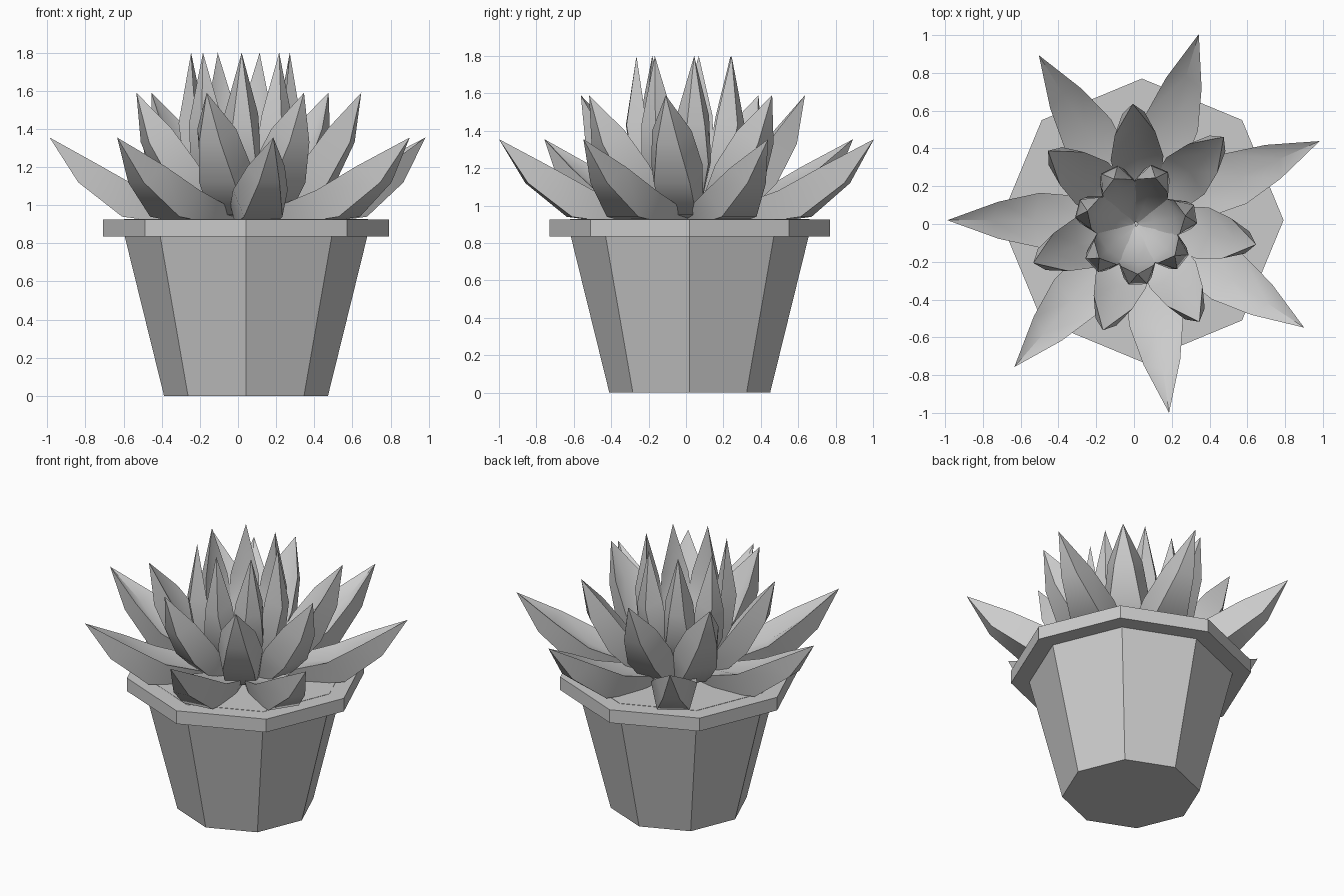
import bpy, bmesh, math
from mathutils import Vector

if "Cube" in bpy.data.objects:
    bpy.data.objects.remove(bpy.data.objects["Cube"])

POT_X, POT_Y = 0.042, 0.02


def octagon_part(name, r_low, r_high, z_low, z_high):
    bpy.ops.mesh.primitive_cone_add(vertices=8, radius1=r_low, radius2=r_high,
                                    depth=z_high - z_low,
                                    location=(POT_X, POT_Y, (z_low + z_high) / 2))
    bpy.context.object.name = name


def leaf_ring(name, centre, turn, stations, tip):
    """Ring of fleshy leaves; station = back r, back z, edge r, edge z, half width."""
    bm = bmesh.new()
    for a in ANGLES:
        ang = math.radians(a + turn)
        out = Vector((math.cos(ang), math.sin(ang), 0))
        side = Vector((-out.y, out.x, 0))
        base = Vector((centre[0], centre[1], 0))

        def vert(r, s, z):
            return bm.verts.new(base + out * r + side * s + Vector((0, 0, z)))

        rings = []
        for (kr, kz, er, ez, w), f, h in zip(stations, BACK_WIDTH, HOLLOW):
            # flat back panel, side edges, hollow upper middle
            rings.append([vert(kr, -w * f, kz), vert(kr, w * f, kz), vert(er, w, ez),
                          vert(er + (kr - er) * h, 0, ez + (kz - ez) * h),
                          vert(er, -w, ez)])
        end = vert(tip[0], 0, tip[1])
        n = len(rings[0])
        bm.faces.new(rings[0][::-1])
        for p, q in zip(rings, rings[1:]):
            for i in range(n):
                j = (i + 1) % n
                bm.faces.new((p[i], p[j], q[j], q[i]))
        for i in range(n):
            bm.faces.new((rings[-1][i], rings[-1][(i + 1) % n], end))
    bmesh.ops.recalc_face_normals(bm, faces=bm.faces)
    mesh = bpy.data.meshes.new(name)
    bm.to_mesh(mesh)
    bm.free()
    obj = bpy.data.objects.new(name, mesh)
    bpy.context.collection.objects.link(obj)
    bpy.ops.object.select_all(action='DESELECT')
    obj.select_set(True)
    bpy.context.view_layer.objects.active = obj
    bpy.ops.object.shade_smooth_by_angle(angle=math.radians(40))


# Pot, rim and soil
octagon_part("pot_body", 0.43, 0.637, 0, 0.84)
octagon_part("pot_rim", 0.75, 0.75, 0.835, 0.925)
octagon_part("soil", 0.64, 0.64, 0.86, 0.927)

# Slightly uneven spacing of the seven leaves in each ring
ANGLES = (24, 73, 122, 180, 229, 278, 326.5)
BACK_WIDTH = (0.9, 0.85, 0.7, 0.55)
HOLLOW = (0.0, 0.1, 0.25, 0.3)

leaf_ring("outer_leaves", (POT_X, POT_Y), 0,
          [(0.05, 0.92, 0.05, 0.96, 0.06),
           (0.35, 0.90, 0.30, 1.00, 0.125),
           (0.65, 0.94, 0.54, 1.08, 0.145),
           (0.88, 1.12, 0.76, 1.205, 0.098)], (1.03, 1.355))
leaf_ring("middle_leaves", (POT_X, POT_Y), 21.5,
          [(0.05, 0.92, 0.04, 0.96, 0.06),
           (0.29, 0.95, 0.20, 1.02, 0.115),
           (0.46, 1.12, 0.33, 1.22, 0.14),
           (0.57, 1.33, 0.46, 1.40, 0.108)], (0.618, 1.59))
leaf_ring("inner_leaves", (0.01, 0), 43,
          [(0.02, 0.92, 0.01, 0.96, 0.01),
           (0.18, 1.00, 0.09, 1.05, 0.06),
           (0.285, 1.22, 0.18, 1.24, 0.105),
           (0.32, 1.43, 0.22, 1.48, 0.088)], (0.265, 1.80))
